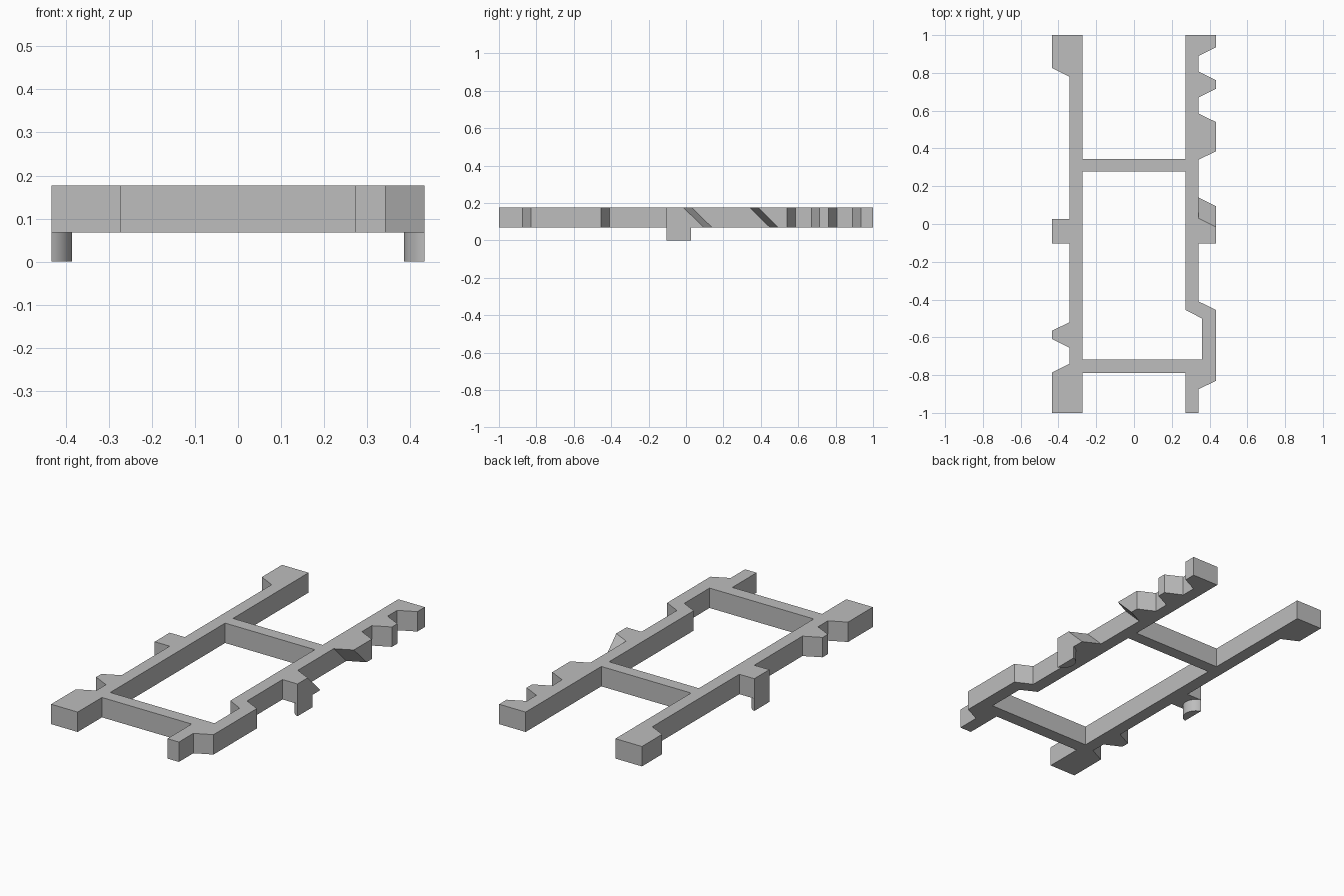
import bpy, bmesh, math

cube = bpy.data.objects.get("Cube")
if cube:
    bpy.data.objects.remove(cube)

INNER, RAIL, OUT = 0.272, 0.342, 0.433   # half widths of rails and tabs
LOW, TOP = 0.068, 0.177                  # underside and top of the frame
CH = 0.045                               # chamfer of the tab ends
SLANT = 0.11                             # lean of the two sloped tab ends

grey = bpy.data.materials.new("grey plastic")
grey.use_nodes = True
colour = (0.51, 0.51, 0.51, 1)
grey.diffuse_color = colour
grey.node_tree.nodes["Principled BSDF"].inputs["Base Color"].default_value = colour


def add_object(name, bm):
    bmesh.ops.recalc_face_normals(bm, faces=bm.faces)
    mesh = bpy.data.meshes.new(name)
    bm.to_mesh(mesh)
    bm.free()
    mesh.materials.append(grey)
    obj = bpy.data.objects.new(name, mesh)
    bpy.context.collection.objects.link(obj)
    return obj


def prism(name, loops, low, top):
    """Extrude loops of (x, y, lean); later loops are holes, lean shifts the underside."""
    bm = bmesh.new()
    caps = {low: [], top: []}
    for loop in loops:
        rings = []
        for z in (low, top):
            ring = [bm.verts.new((x, y + (lean if z == low else 0), z)) for x, y, lean in loop]
            caps[z] += [bm.edges.new((a, b)) for a, b in zip(ring, ring[1:] + ring[:1])]
            rings.append(ring)
        bottom, upper = rings
        for i in range(len(loop)):
            j = (i + 1) % len(loop)
            bm.faces.new((bottom[i], bottom[j], upper[j], upper[i]))
    for edges in caps.values():
        bmesh.ops.triangle_fill(bm, edges=edges, use_beauty=True)
    return add_object(name, bm)


def tab(start, end, ch_start=CH, ch_end=CH, lean_start=0, lean_end=0):
    """Outward tab on the left-hand rail, listed from front to back."""
    return [(RAIL, start, lean_start), (OUT, start + ch_start, lean_start),
            (OUT, end - ch_end, lean_end), (RAIL, end, lean_end)]


def mirrored(points):
    return [(-x, y, lean) for x, y, lean in reversed(points)]


def flat(*points):
    return [(x, y, 0) for x, y in points]


# Frame: two tabbed rails joined by two crossbars
left_side = (flat((INNER, -0.79), (INNER, -1), (RAIL, -1))
             + tab(-0.875, -0.41)
             + tab(-0.103, 0.03, ch_start=0, lean_end=SLANT)
             + tab(0.34, 0.585, lean_start=SLANT)
             + tab(0.67, 0.807)
             + flat((RAIL, 0.89), (OUT, 0.89 + CH), (OUT, 1), (INNER, 1), (INNER, 0.345)))
right_side = (flat((INNER, -0.79), (INNER, -1), (OUT, -1), (OUT, -0.74 - CH), (RAIL, -0.74))
              + tab(-0.655, -0.52)
              + tab(-0.103, 0.027, 0, 0)
              + flat((RAIL, 0.78), (OUT, 0.78 + CH), (OUT, 1), (INNER, 1), (INNER, 0.345)))
opening = flat((INNER, 0.277), (INNER, -0.455), (0.36, -0.455 - CH), (0.36, -0.718),
               (-INNER, -0.718), (-INNER, 0.277))
prism("frame", [left_side + mirrored(right_side), opening], LOW, TOP)

# Feet: half-round pegs with the flat side outward
HALF, DEPTH, MID = 0.065, 0.048, -0.038
radius = (HALF ** 2 + DEPTH ** 2) / (2 * DEPTH)
spread = math.asin(HALF / radius)
centre = OUT - DEPTH + radius
STEPS = 20
for side, name in ((1, "left_foot"), (-1, "right_foot")):
    arc = []
    for i in range(STEPS + 1):
        angle = spread * (2 * i / STEPS - 1)
        arc.append((side * (centre - radius * math.cos(angle)), MID + radius * math.sin(angle), 0))
    foot = prism(name, [arc], 0, LOW)
    bpy.ops.object.select_all(action="DESELECT")
    foot.select_set(True)
    bpy.context.view_layer.objects.active = foot
    bpy.ops.object.shade_smooth_by_angle(angle=math.radians(30))
